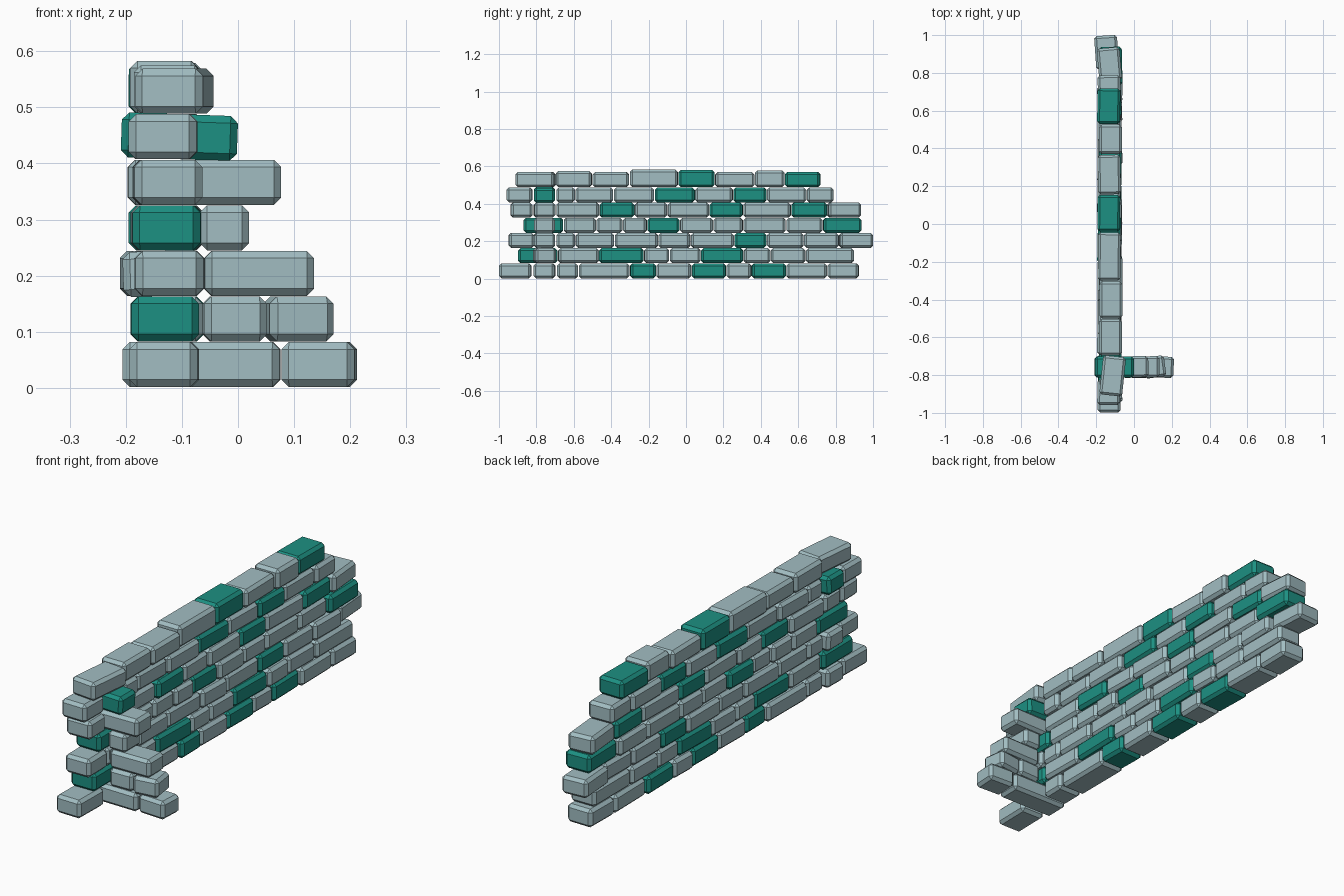
import bpy, bmesh, random
from mathutils import Matrix, Vector
from math import radians

if "Cube" in bpy.data.objects:
    bpy.data.objects.remove(bpy.data.objects["Cube"])

random.seed(4)
COURSE = 0.0812          # height of one course
WALL_X, WALL_W = -0.128, 0.121
STUB_Y = -0.757


def material(name, rgb):
    m = bpy.data.materials.new(name)
    m.diffuse_color = (*rgb, 1)
    m.use_nodes = True
    m.node_tree.nodes["Principled BSDF"].inputs["Base Color"].default_value = m.diffuse_color
    return m


stone = material("pale_stone", (0.36, 0.51, 0.54))
teal = material("teal_stone", (0.012, 0.28, 0.225))


def brick(name, center, size, mat, yaw=0, roll=0, bevel=0.013):
    """Chamfered block."""
    bm = bmesh.new()
    bmesh.ops.create_cube(bm, size=1)
    bmesh.ops.scale(bm, vec=Vector(size), verts=bm.verts)
    bmesh.ops.bevel(bm, geom=bm.edges[:], offset=bevel, segments=1,
                    affect='EDGES', profile=0.5)
    rot = Matrix.Rotation(radians(yaw), 4, 'Z') @ Matrix.Rotation(radians(roll), 4, 'Y')
    bm.transform(Matrix.Translation(center) @ rot)
    me = bpy.data.meshes.new(name)
    bm.to_mesh(me)
    bm.free()
    me.materials.append(mat)
    ob = bpy.data.objects.new(name, me)
    bpy.context.collection.objects.link(ob)


# Long wall: joint positions along y, teal bricks, slots left to the side wall
courses = [
    ([-1.0, -.825, -.69, -.575, -.30, -.16, .03, .215, .35, .535, .745 + .01, .925], {4, 6, 8}, {1}),
    ([-.90, -.685, -.465, -.225, -.088, .08, .307, .452, .64, .90], {0, 2, 5}, set()),
    ([-.95, -.81, -.695, -.59, -.382, -.148, .025, .257, .432, .63, .818, 1.0], {7}, {1}),
    ([-.87, -.655, -.48, -.338, -.208, -.033, .145, .305, .535, .732, .94], {0, 4, 9}, set()),
    ([-.94, -.82, -.695, -.463, -.275, -.10, .125, .305, .562, .755, .935], {3, 6, 8}, {1}),
    ([-.96, -.82, -.695, -.592, -.388, -.168, .048, .252, .432, .645, .79], {5, 7}, {1}),
    ([-.91, -.698, -.502, -.302, -.042, .155, .368, .528, .72], {4, 7}, set()),
]
top_extra = [0, .006, 0, .014, .012, 0, .010, .002]
yaws = {(6, 0): -6, (4, 9): 5, (2, 10): 4}

for c, (joints, teals, slots) in enumerate(courses):
    for i, (a, b) in enumerate(zip(joints, joints[1:])):
        if i in slots:
            continue
        h = COURSE + (top_extra[i] if c == 6 else 0)
        x = WALL_X + random.uniform(-.006, .006)
        if (c, i) == (6, 0):
            x = -.113
        if (c, i) == (2, 10):
            x = -.145
        yaw = yaws.get((c, i), random.uniform(-1.5, 1.5))
        brick(f"wall_brick_{c}_{i}", (x, (a + b) / 2, c * COURSE + h / 2 + .001),
              (WALL_W, b - a - .004, h - .001), teal if i in teals else stone, yaw)

# Stepped side wall toothed into the corner: course, x start, x end, yaw, roll, material
side = [
    (0, -.205, .075, -1, 0, stone), (0, .08, .21, -3, 0, stone),
    (1, -.062, .05, 2, 0, stone), (1, .05, .165, 8, 0, stone),
    (2, -.205, -.065, 0, -2, stone), (2, -.06, .135, 1, 0, stone),
    (3, -.068, .02, 0, 0, stone),
    (4, -.188, .076, 1, 0, stone),
    (5, -.208, -.001, 0, 2, teal),
]
for k, (c, a, b, yaw, roll, mat) in enumerate(side):
    brick(f"side_brick_{c}_{k}", ((a + b) / 2, STUB_Y, (c + .5) * COURSE + .001),
          (b - a, .112, COURSE - .001), mat, yaw, roll)
